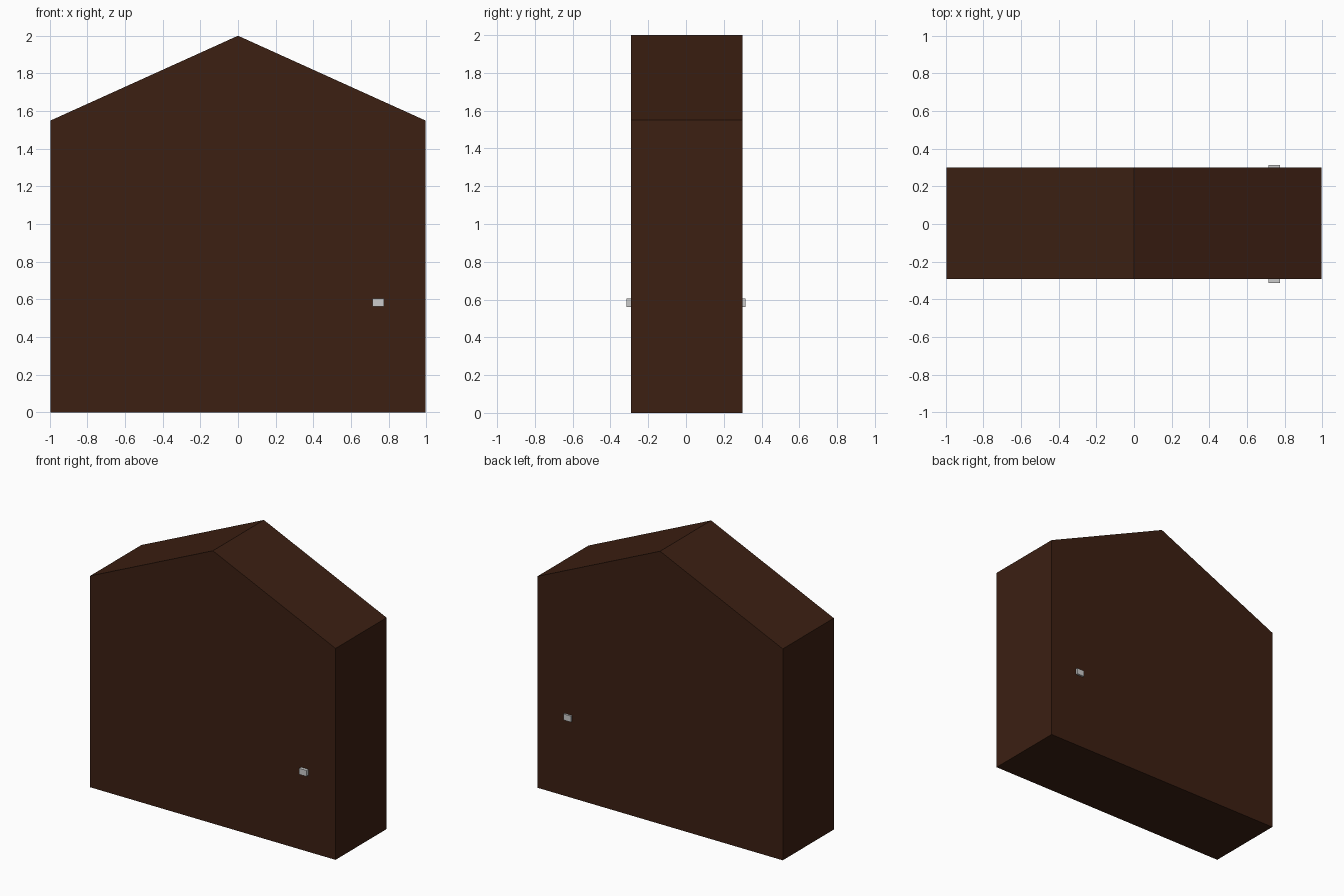
import bpy, bmesh

if "Cube" in bpy.data.objects:
    bpy.data.objects.remove(bpy.data.objects["Cube"])


def material(name, color):
    mat = bpy.data.materials.new(name)
    mat.diffuse_color = color
    mat.use_nodes = True
    mat.node_tree.nodes["Principled BSDF"].inputs["Base Color"].default_value = mat.diffuse_color
    return mat


def extruded_profile(name, points, y0, y1, mat=None):
    """Extrude a closed XZ profile along Y from y0 to y1."""
    bm = bmesh.new()
    face = bm.faces.new([bm.verts.new((x, y0, z)) for x, z in points])
    new = bmesh.ops.extrude_face_region(bm, geom=[face])["geom"]
    verts = [v for v in new if isinstance(v, bmesh.types.BMVert)]
    bmesh.ops.translate(bm, verts=verts, vec=(0, y1 - y0, 0))
    bmesh.ops.recalc_face_normals(bm, faces=bm.faces)
    mesh = bpy.data.meshes.new(name)
    bm.to_mesh(mesh)
    bm.free()
    if mat:
        mesh.materials.append(mat)
    obj = bpy.data.objects.new(name, mesh)
    bpy.context.collection.objects.link(obj)
    return obj


brown = material("dark_brown", (0.045, 0.014, 0.006, 1))

# Gabled slab
W, EAVE, RIDGE = 0.995, 1.55, 2.0
FRONT, BACK = -0.291, 0.30
extruded_profile("gabled_body",
                 [(-W, 0), (W, 0), (W, EAVE), (0, RIDGE), (-W, EAVE)],
                 FRONT, BACK, brown)

# Small handle blocks on both faces
handle = [(0.715, 0.561), (0.775, 0.561), (0.775, 0.605), (0.715, 0.605)]
for name, y0, y1 in (("front_handle", -0.314, FRONT + 0.01),
                     ("back_handle", BACK - 0.01, 0.314)):
    extruded_profile(name, handle, y0, y1)
